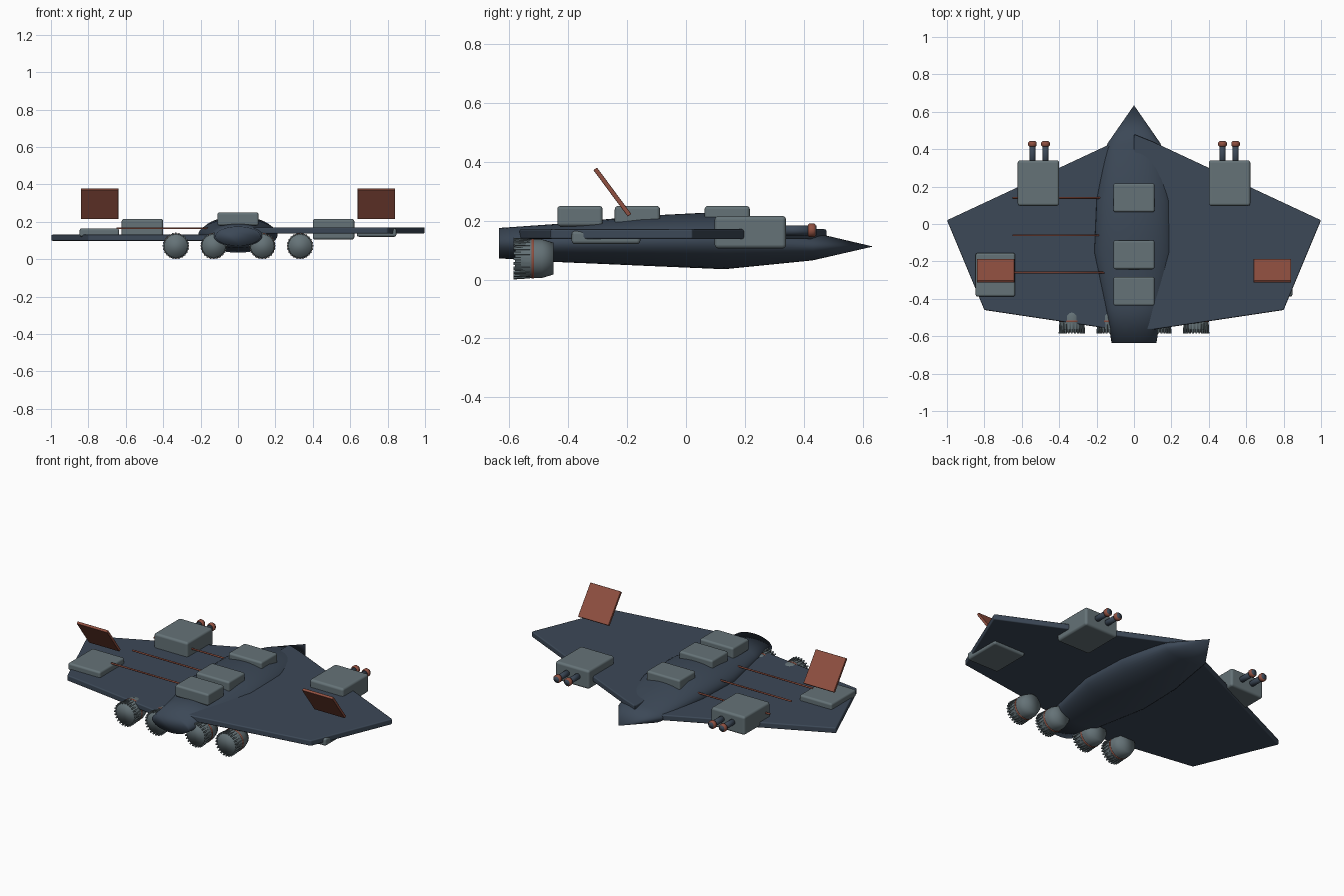
import bpy, bmesh, math
from mathutils import Matrix, Vector

if "Cube" in bpy.data.objects:
    bpy.data.objects.remove(bpy.data.objects["Cube"])


def material(name, rgb):
    m = bpy.data.materials.new(name)
    m.diffuse_color = (*rgb, 1)
    m.use_nodes = True
    m.node_tree.nodes["Principled BSDF"].inputs["Base Color"].default_value = m.diffuse_color
    return m


NAVY = material("dark navy hull", (0.045, 0.065, 0.095))
GREY = material("armour grey", (0.13, 0.17, 0.185))
RUST = material("rust red", (0.28, 0.08, 0.052))


def finish(bm, name, mat, bevel=0, smooth=True, segments=3):
    bmesh.ops.recalc_face_normals(bm, faces=bm.faces)
    for f in bm.faces:
        f.smooth = smooth
    me = bpy.data.meshes.new(name)
    bm.to_mesh(me)
    bm.free()
    me.materials.append(mat)
    ob = bpy.data.objects.new(name, me)
    bpy.context.collection.objects.link(ob)
    if bevel:
        b = ob.modifiers.new("Bevel", "BEVEL")
        b.width, b.segments, b.harden_normals = bevel, segments, True
    return ob


def box(name, lo, hi, mat, bevel=0.012):
    lo, hi = Vector(lo), Vector(hi)
    bm = bmesh.new()
    bmesh.ops.create_cube(bm, size=1, matrix=Matrix.Translation((lo + hi) / 2)
                          @ Matrix.Diagonal((*(hi - lo), 1)))
    return finish(bm, name, mat, bevel)


def lathe(name, centre, profile, mat, axis="Y", sides=32):
    """Round part along an axis; profile is (position, radius) pairs."""
    bm = bmesh.new()
    rings = []
    for p, r in profile:
        ring = []
        for i in range(sides):
            a = math.tau * i / sides
            u, v = r * math.cos(a), r * math.sin(a)
            co = (u, p, v) if axis == "Y" else (p, u, v)
            ring.append(bm.verts.new(Vector(centre) + Vector(co)))
        rings.append(ring)
    for a, b in zip(rings, rings[1:]):
        for i in range(sides):
            j = (i + 1) % sides
            bm.faces.new((a[i], a[j], b[j], b[i]))
    bm.faces.new(rings[0])
    bm.faces.new(rings[-1])
    return finish(bm, name, mat)


# Fuselage: elliptical sections (y, half width, z low, z high)
sections = [(-0.635, 0.12, 0.072, 0.175), (-0.45, 0.15, 0.06, 0.188),
            (-0.15, 0.212, 0.047, 0.216), (0.13, 0.2, 0.035, 0.23),
            (0.43, 0.142, 0.065, 0.16)]
bm = bmesh.new()
rings = []
N = 40
for y, w, lo, hi in sections:
    rings.append([bm.verts.new((w * math.cos(math.tau * i / N), y,
                                (lo + hi) / 2 + (hi - lo) / 2 * math.sin(math.tau * i / N)))
                  for i in range(N)])
tip = bm.verts.new((0, 0.635, 0.112))
for i in range(N):
    j = (i + 1) % N
    for a, b in zip(rings, rings[1:]):
        bm.faces.new((a[i], a[j], b[j], b[i]))
    bm.faces.new((rings[-1][i], rings[-1][j], tip))
bm.faces.new(rings[0])
finish(bm, "fuselage", NAVY)

# Armour blocks along the spine
for n, y in enumerate((0.14, -0.165, -0.36)):
    box(f"spine_block_{n + 1}", (-0.11, y - 0.077, 0.18), (0.11, y + 0.077, 0.25), GREY)

for s, side, zw in ((-1, "left", 0.098), (1, "right", 0.137)):
    # Wing plate (the left wing sits lower than the right)
    bm = bmesh.new()
    outline = [(0, 0.48), (0.1, 0.44), (1.0, 0.02), (0.8, -0.46), (0.1, -0.565), (0, -0.57)]
    face = bm.faces.new([bm.verts.new((s * x, y, zw)) for x, y in outline])
    ext = bmesh.ops.extrude_face_region(bm, geom=[face])
    bmesh.ops.translate(bm, vec=(0, 0, 0.034),
                        verts=[g for g in ext["geom"] if isinstance(g, bmesh.types.BMVert)])
    finish(bm, f"{side}_wing", NAVY, 0.007, segments=2)

    # Gun pod with twin barrels
    xs = sorted((s * 0.4, s * 0.622))
    box(f"{side}_gun_pod", (xs[0], 0.097, 0.105), (xs[1], 0.34, 0.216), GREY, 0.014)
    for k, x in enumerate((0.473, 0.543)):
        c = (s * x, 0, 0.167)
        lathe(f"{side}_barrel_{k + 1}", c, [(0.3, 0.017), (0.443, 0.017)], NAVY, sides=20)
        lathe(f"{side}_muzzle_ring_{k + 1}", c,
              [(0.414, 0.018), (0.419, 0.023), (0.435, 0.023), (0.44, 0.018)], RUST, sides=20)

    # Flap base and raised flap
    xs = sorted((s * 0.635, s * 0.847))
    box(f"{side}_flap_base", (xs[0], -0.388, 0.12), (xs[1], -0.155, 0.165), GREY)
    flap = box(f"{side}_flap", (-0.1, -0.098, -0.0075), (0.1, 0.098, 0.0075), RUST, 0.002)
    flap.location = (s * 0.74, -0.25, 0.297)
    flap.rotation_euler.x = math.radians(-53.5)

    # Pipes across the wing
    for k, y in enumerate((0.14, -0.06, -0.26)):
        lathe(f"{side}_pipe_{k + 1}", (0, y, 0.166), [(s * 0.15, 0.005), (s * 0.65, 0.005)],
              RUST, axis="X", sides=8)

    # Engines: body, rust collar and rear cooling fins
    for k, x in enumerate((0.13, 0.332)):
        c = (s * x, 0, 0.071)
        lathe(f"{side}_engine_{k + 1}", c,
              [(-0.58, 0.064), (-0.52, 0.066), (-0.49, 0.066), (-0.45, 0.054)], GREY)
        lathe(f"{side}_engine_collar_{k + 1}", c,
              [(-0.526, 0.064), (-0.523, 0.068), (-0.517, 0.068), (-0.514, 0.064)], RUST)
        bm = bmesh.new()
        for i in range(24):
            bmesh.ops.create_cube(
                bm, size=1, matrix=Matrix.Translation(c)
                @ Matrix.Rotation(math.tau * i / 24, 4, "Y")
                @ Matrix.Translation((0.0645, -0.558, 0))
                @ Matrix.Rotation(math.radians(4), 4, "Z")
                @ Matrix.Diagonal((0.009, 0.056, 0.008, 1)))
        finish(bm, f"{side}_engine_fins_{k + 1}", GREY, smooth=False)
